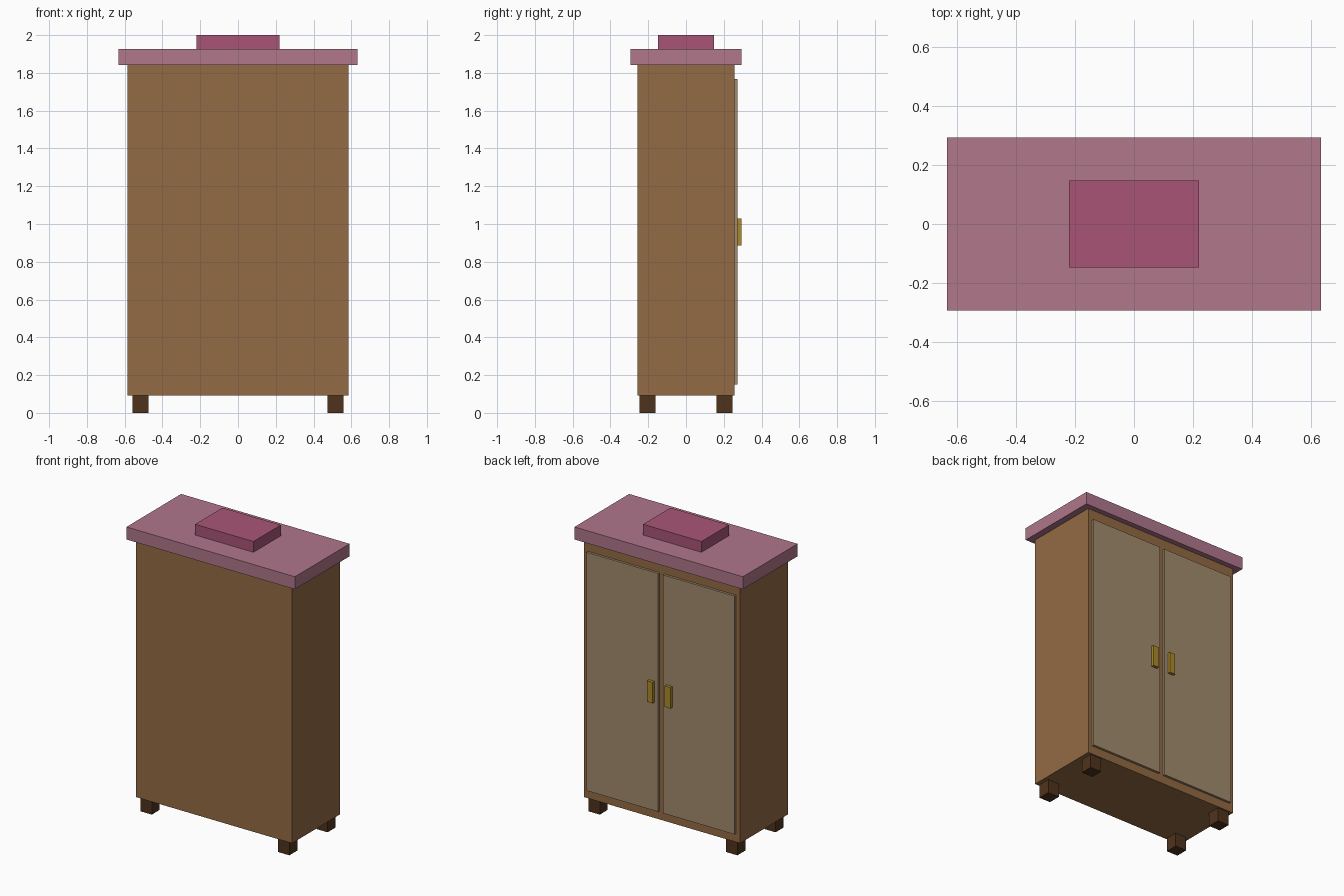
import bpy

if "Cube" in bpy.data.objects:
    bpy.data.objects.remove(bpy.data.objects["Cube"])


def material(name, rgb):
    m = bpy.data.materials.new(name)
    m.diffuse_color = (*[(c / 255) ** 2.2 for c in rgb], 1)
    m.use_nodes = True
    m.node_tree.nodes["Principled BSDF"].inputs["Base Color"].default_value = m.diffuse_color
    return m


def box(name, x, y, z, mat):
    """Box from (min, max) ranges on each axis."""
    bpy.ops.mesh.primitive_cube_add(size=1, location=[(a + b) / 2 for a, b in (x, y, z)])
    ob = bpy.context.object
    ob.name = name
    ob.scale = [b - a for a, b in (x, y, z)]
    bpy.ops.object.transform_apply(location=False, rotation=False, scale=True)
    ob.data.materials.append(mat)
    return ob


def span(side, a, b):
    """Range mirrored to the given side (-1 or 1)."""
    return tuple(sorted((side * a, side * b)))


wood = material("wood", (146, 106, 70))
pink = material("pink_top", (174, 118, 138))
rose = material("rose_cap", (167, 86, 117))
dark = material("dark_wood", (80, 55, 34))
panel = material("door_panel", (160, 138, 108))
brass = material("brass", (170, 136, 45))

# Cabinet body, overhanging top slab and raised cap
box("body", (-0.586, 0.586), (-0.257, 0.257), (0.093, 1.842), wood)
box("top_slab", (-0.632, 0.632), (-0.293, 0.293), (1.842, 1.927), pink)
box("top_cap", (-0.219, 0.219), (-0.147, 0.147), (1.927, 2.0), rose)

for sx, side in ((-1, "left"), (1, "right")):
    # Door and handle on the +y face
    box(f"{side}_door", span(sx, 0.0175, 0.556), (0.257, 0.273), (0.151, 1.768), panel)
    box(f"{side}_handle", span(sx, 0.045, 0.088), (0.273, 0.293), (0.887, 1.03), brass)
    # Feet
    for sy, end in ((-1, "front"), (1, "back")):
        box(f"{end}_{side}_foot", span(sx, 0.474, 0.559), span(sy, 0.162, 0.247),
            (0, 0.093), dark)
